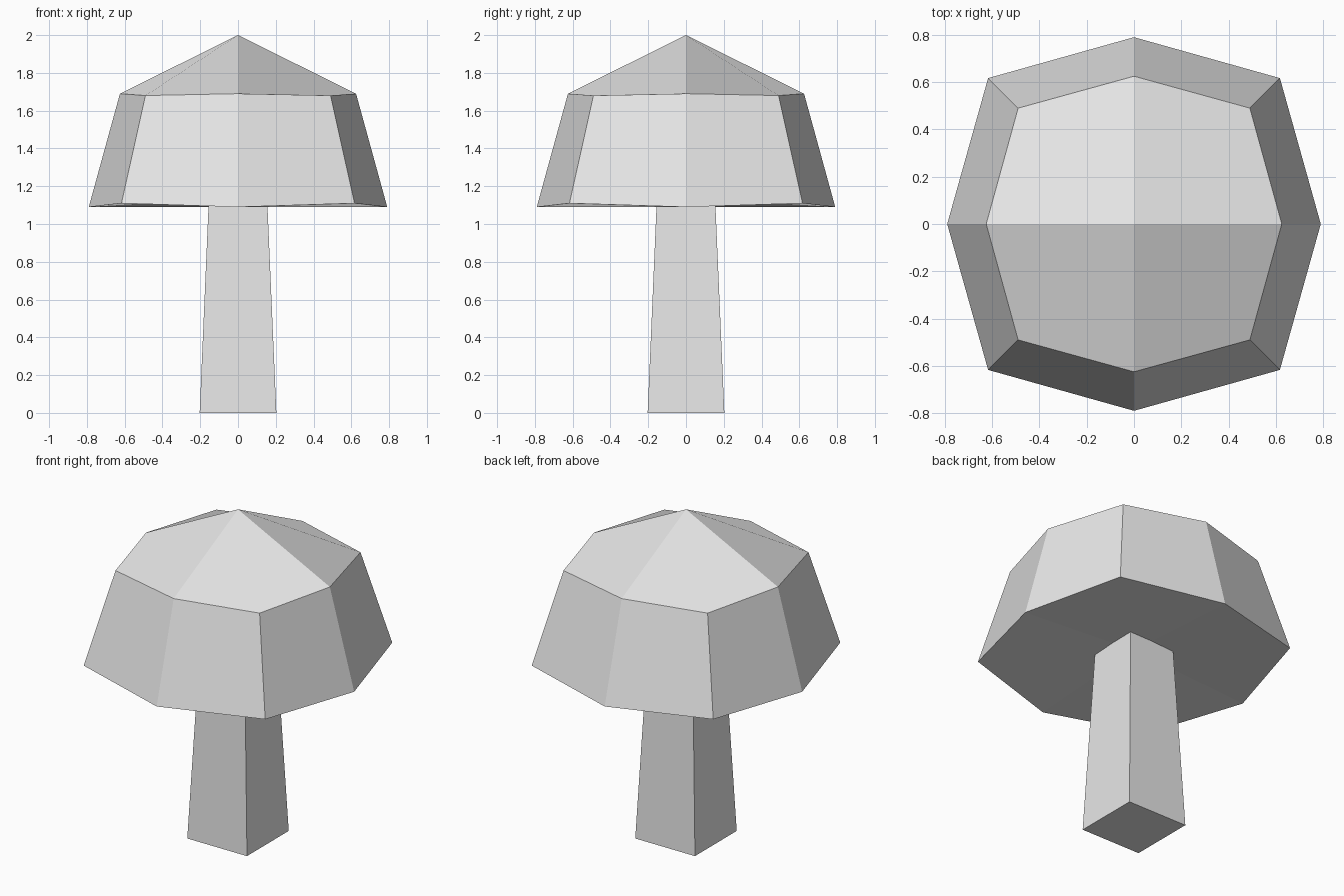
import bpy, bmesh
from math import pi, sin, cos, sqrt

cube = bpy.data.objects.get("Cube")
if cube:
    bpy.data.objects.remove(cube, do_unlink=True)

grey = bpy.data.materials.new("light_grey")
grey.use_nodes = True
GREY = (0.8, 0.8, 0.8, 1)
grey.diffuse_color = GREY
grey.node_tree.nodes["Principled BSDF"].inputs["Base Color"].default_value = GREY


def finish(name, bm):
    mesh = bpy.data.meshes.new(name)
    bm.normal_update()
    bm.to_mesh(mesh)
    bm.free()
    mesh.materials.append(grey)
    obj = bpy.data.objects.new(name, mesh)
    bpy.context.collection.objects.link(obj)
    return obj


def octagon(bm, axis_r, axis_z, corner, corner_z):
    """Ring alternating between axis points and diagonal corner points."""
    ring = []
    for i in range(8):
        r, z = (corner * sqrt(2), corner_z) if i % 2 else (axis_r, axis_z)
        ring.append(bm.verts.new((r * cos(i * pi / 4), r * sin(i * pi / 4), z)))
    return ring


def quad_fan(bm, ring, centre, flip):
    """Four quads around a centre; the fold alternates between quadrants."""
    for q in range(4):
        a, d, b = (ring[(2 * q + k) % 8] for k in range(3))
        face = [centre, a, d, b] if q % 2 == 0 else [a, d, b, centre]
        if flip:
            face = [face[0]] + face[:0:-1]
        bm.faces.new(face)


# Cap: faceted dome with a hollowed underside
bm = bmesh.new()
rim = octagon(bm, 0.79, 1.09, 0.617, 1.11)
shoulder = octagon(bm, 0.625, 1.69, 0.49, 1.68)
for i in range(8):
    j = (i + 1) % 8
    bm.faces.new((rim[i], rim[j], shoulder[j], shoulder[i]))
quad_fan(bm, shoulder, bm.verts.new((0, 0, 2)), False)
quad_fan(bm, rim, bm.verts.new((0, 0, 1.14)), True)
finish("cap", bm)

# Stem: tapered square post
BASE, TOP, HEIGHT = 0.203, 0.154, 1.14
bm = bmesh.new()
bmesh.ops.create_cube(bm, size=2)
for v in bm.verts:
    half = TOP if v.co.z > 0 else BASE
    v.co = (v.co.x * half, v.co.y * half, HEIGHT if v.co.z > 0 else 0)
finish("stem", bm)
